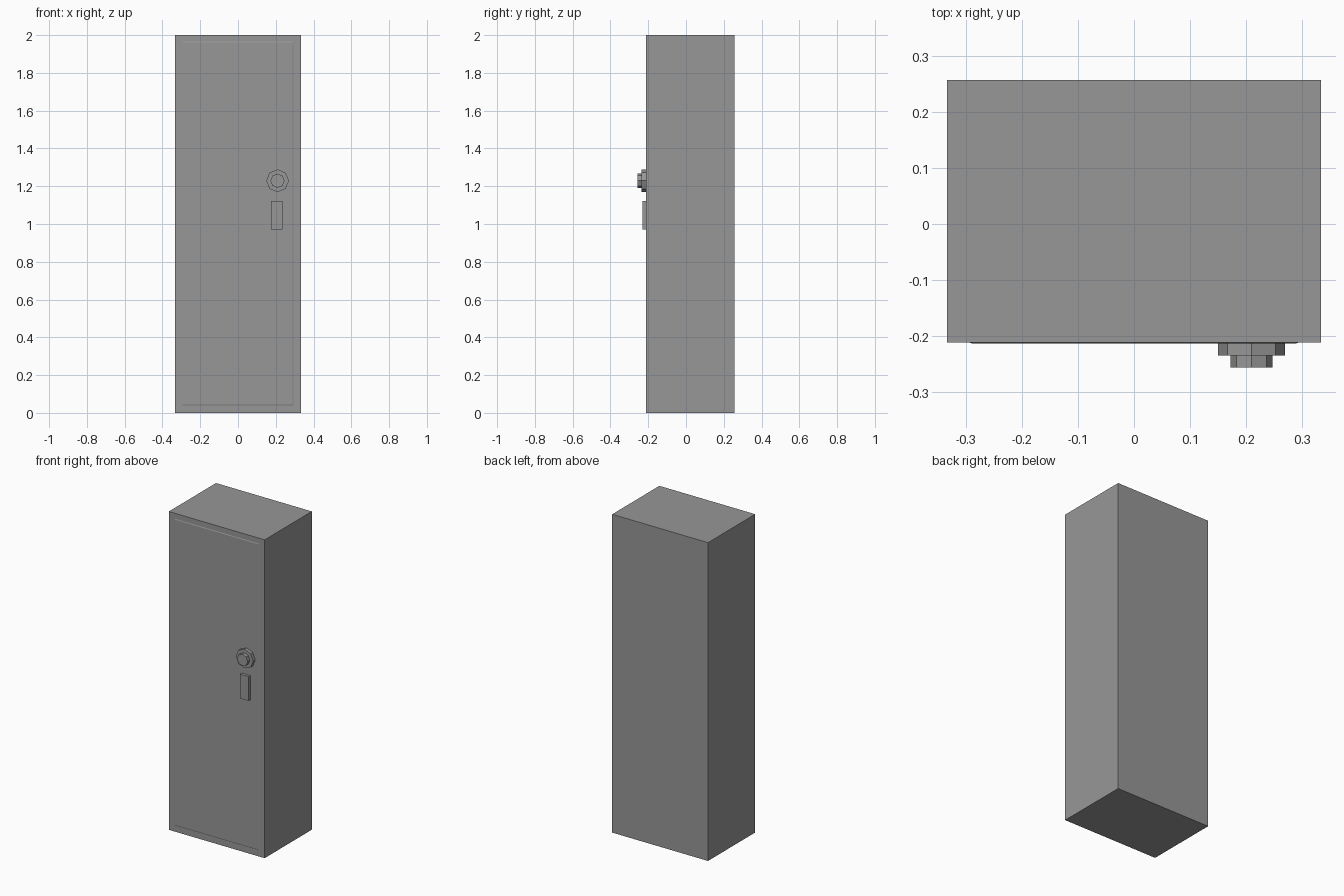
import bpy, bmesh, math
from mathutils import Matrix

if "Cube" in bpy.data.objects:
    bpy.data.objects.remove(bpy.data.objects["Cube"])

FRONT = -0.211   # y of the cabinet front face
BACK = 0.257

# Dark grey paint shared by every part
paint = bpy.data.materials.new("dark_grey_paint")
paint.diffuse_color = (0.31, 0.31, 0.31, 1)
paint.use_nodes = True
paint.node_tree.nodes["Principled BSDF"].inputs["Base Color"].default_value = paint.diffuse_color


def finish(bm, name):
    mesh = bpy.data.meshes.new(name)
    bmesh.ops.recalc_face_normals(bm, faces=bm.faces[:])
    bm.to_mesh(mesh)
    bm.free()
    mesh.materials.append(paint)
    obj = bpy.data.objects.new(name, mesh)
    bpy.context.collection.objects.link(obj)
    return obj


def box(name, x, y, z, taper=0.0):
    """Box from (min, max) ranges; taper shrinks the front (-y) face."""
    bm = bmesh.new()
    bmesh.ops.create_cube(bm, size=1)
    for v in bm.verts:
        sx, sy, sz = (c > 0 for c in v.co)
        inset = 0 if sy else taper
        v.co = (x[sx] + (-inset if sx else inset), y[sy],
                z[sz] + (-inset if sz else inset))
    return finish(bm, name)


def octagon(name, x, z, radius, y0, y1):
    """Eight-sided disc pointing along y, with corners on the axes."""
    bm = bmesh.new()
    place = Matrix.Translation((x, (y0 + y1) / 2, z)) @ Matrix.Rotation(math.pi / 2, 4, 'X')
    bmesh.ops.create_cone(bm, cap_ends=True, segments=8, radius1=radius,
                          radius2=radius, depth=abs(y1 - y0), matrix=place)
    return finish(bm, name)


# Cabinet body
box("cabinet_body", (-0.333, 0.333), (FRONT, BACK), (0, 2))

# Slightly raised door with sloped rim
box("door_panel", (-0.294, 0.294), (FRONT - 0.002, FRONT), (0.039, 1.966), taper=0.005)

# Dial: wide base plate and smaller knob
octagon("dial_plate", 0.2095, 1.229, 0.06, FRONT, -0.2345)
octagon("dial_knob", 0.2095, 1.229, 0.0375, -0.23, -0.256)

# Door handle below the dial
box("door_handle", (0.176, 0.235), (-0.231, FRONT), (0.97, 1.122))
